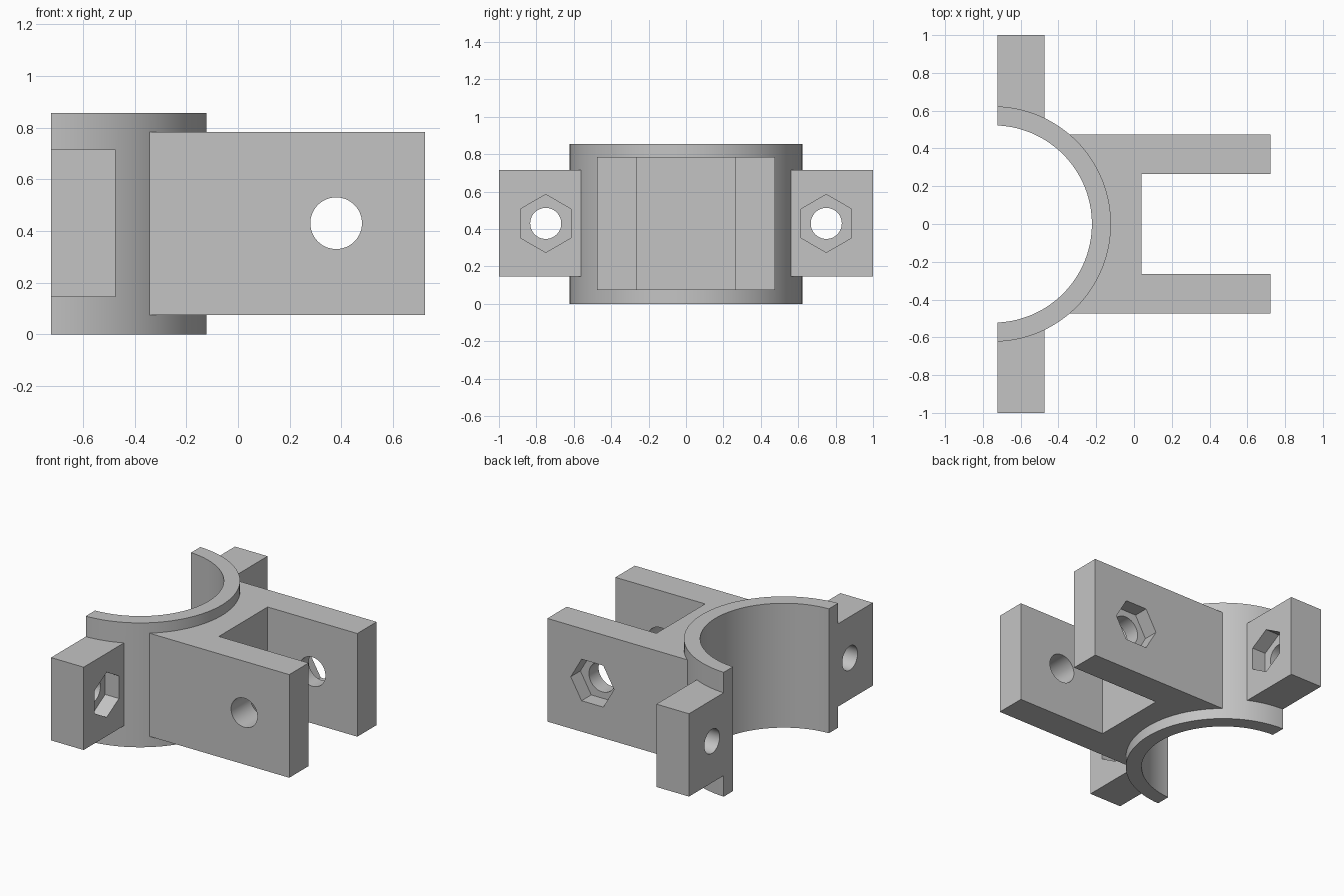
import bpy
import math

if "Cube" in bpy.data.objects:
    bpy.data.objects.remove(bpy.data.objects["Cube"], do_unlink=True)

grey = bpy.data.materials.new("plain_grey")
grey.use_nodes = True
GREY = (0.55, 0.55, 0.55, 1)
grey.diffuse_color = GREY
grey.node_tree.nodes["Principled BSDF"].inputs["Base Color"].default_value = GREY

MID_Z = 0.43       # height of every bolt axis
BACK = -0.723      # flat parting plane
RING_X = -0.745    # axis of the half collar


def box(name, x, y, z):
    """Box from (min, max) pairs."""
    bpy.ops.mesh.primitive_cube_add(size=1, location=[sum(p) / 2 for p in (x, y, z)])
    ob = bpy.context.object
    ob.name = name
    ob.scale = [p[1] - p[0] for p in (x, y, z)]
    bpy.ops.object.transform_apply(location=True, rotation=True, scale=True)
    ob.data.materials.append(grey)
    return ob


def prism(name, sides, radius, depth, location, rotation=(0, 0, 0), spin=0):
    """Regular prism, spun about its own axis and then turned."""
    bpy.ops.mesh.primitive_cylinder_add(vertices=sides, radius=radius, depth=depth)
    ob = bpy.context.object
    ob.name = name
    ob.rotation_euler = (0, 0, spin)
    bpy.ops.object.transform_apply(location=True, rotation=True, scale=True)
    ob.rotation_euler = rotation
    ob.location = location
    bpy.ops.object.transform_apply(location=True, rotation=True, scale=True)
    ob.data.materials.append(grey)
    return ob


def combine(target, tool, operation):
    """Apply a boolean and discard the tool."""
    mod = target.modifiers.new(operation, "BOOLEAN")
    mod.operation = operation
    mod.solver = "EXACT"
    mod.object = tool
    bpy.context.view_layer.objects.active = target
    bpy.ops.object.modifier_apply(modifier=mod.name)
    bpy.data.objects.remove(tool, do_unlink=True)


ALONG_X = (0, math.pi / 2, 0)
ALONG_Y = (math.pi / 2, 0, 0)

# Collar, fork block and bolt ears joined into one body
bracket = prism("clamp_bracket", 128, 0.623, 0.856, (RING_X, 0, 0.428))
combine(bracket, box("fork", (-0.6, 0.723), (-0.475, 0.475), (0.074, 0.784)), "UNION")
combine(bracket, box("ears", (-0.9, -0.475), (-1, 1), (0.145, 0.715)), "UNION")

# Pipe bore, parting plane and fork slot
combine(bracket, prism("bore", 128, 0.522, 2, (RING_X, 0, MID_Z)), "DIFFERENCE")
combine(bracket, box("parting", (-2, BACK), (-2, 2), (-1, 2)), "DIFFERENCE")
combine(bracket, box("slot", (0.04, 1), (-0.265, 0.265), (-1, 2)), "DIFFERENCE")

# Ear bolt holes with hexagonal nut pockets on the fork side
for side in (-1, 1):
    y = side * 0.75
    combine(bracket, prism("ear_hole", 48, 0.083, 0.6, (-0.6, y, MID_Z), ALONG_X), "DIFFERENCE")
    combine(bracket, prism("ear_nut", 6, 0.155, 0.21, (-0.475, y, MID_Z), ALONG_X,
                           math.pi / 2), "DIFFERENCE")

# Fork pivot hole with a hexagonal nut pocket in the rear arm
combine(bracket, prism("pivot_hole", 64, 0.1, 2, (0.38, 0, MID_Z), ALONG_Y), "DIFFERENCE")
combine(bracket, prism("pivot_nut", 6, 0.165, 0.21, (0.38, 0.475, MID_Z), ALONG_Y,
                       math.pi / 2), "DIFFERENCE")

# One material slot and smooth round walls with sharp edges
mesh = bracket.data
for face in mesh.polygons:
    face.material_index = 0
while len(mesh.materials) > 1:
    mesh.materials.pop(index=len(mesh.materials) - 1)
bpy.ops.object.select_all(action="DESELECT")
bracket.select_set(True)
bpy.context.view_layer.objects.active = bracket
bpy.ops.object.shade_smooth_by_angle(angle=math.radians(30))
